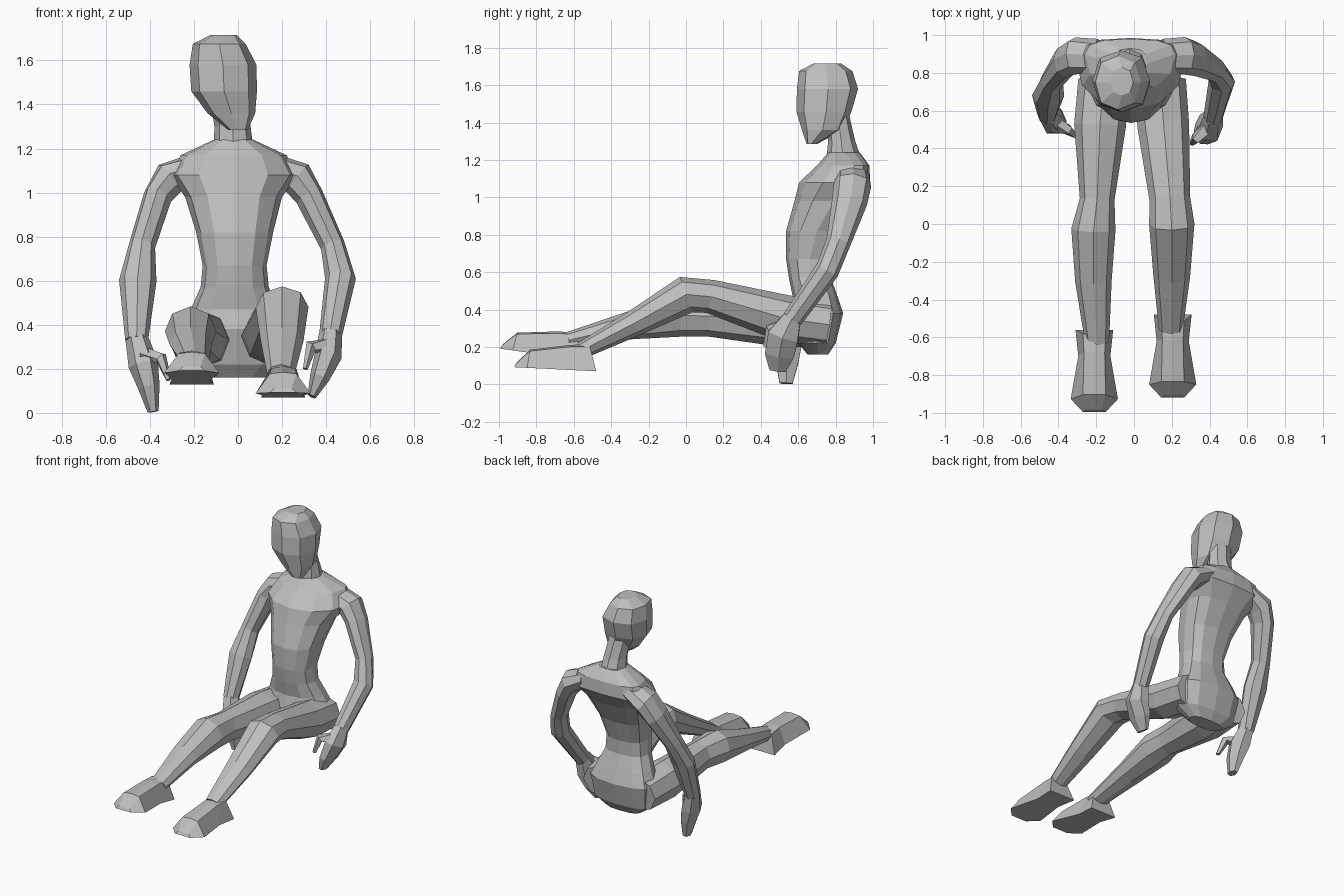
import bpy
import bmesh
from math import sin, cos, pi, copysign
from mathutils import Vector, Matrix

cube = bpy.data.objects.get("Cube")
if cube:
    bpy.data.objects.remove(cube, do_unlink=True)

# One plain clay colour for the whole figure
clay = bpy.data.materials.new("clay grey")
clay.use_nodes = True
clay_colour = (0.52, 0.52, 0.52, 1)
clay.diffuse_color = clay_colour
clay.node_tree.nodes["Principled BSDF"].inputs["Base Color"].default_value = clay_colour


def skin_rings(name, rings):
    """Bridge a list of point rings into a closed flat-shaded mesh."""
    bm = bmesh.new()
    loops = [[bm.verts.new(point) for point in ring] for ring in rings]
    count = len(loops[0])
    for lower, upper in zip(loops, loops[1:]):
        for i in range(count):
            j = (i + 1) % count
            bm.faces.new((lower[i], lower[j], upper[j], upper[i]))
    bm.faces.new(loops[0])
    bm.faces.new(loops[-1])
    bmesh.ops.recalc_face_normals(bm, faces=bm.faces)
    mesh = bpy.data.meshes.new(name)
    bm.to_mesh(mesh)
    bm.free()
    mesh.materials.append(clay)
    part = bpy.data.objects.new(name, mesh)
    bpy.context.collection.objects.link(part)
    return part


def level_ring(z, centre_x, half_width, front, side, back, sides, front_power, back_power):
    """Horizontal ring, widest at y = side; a low power gives a boxier half."""
    ring = []
    for i in range(sides):
        angle = 2 * pi * i / sides
        power = back_power if sin(angle) > 0 else front_power
        across = copysign(abs(cos(angle)) ** power, cos(angle))
        along = copysign(abs(sin(angle)) ** power, sin(angle))
        reach = back - side if along > 0 else side - front
        ring.append((centre_x + half_width * across, side + reach * along, z))
    return ring


def stack(name, profile, sides, front_power=1.0, back_power=1.0):
    return skin_rings(name, [level_ring(*row, sides, front_power, back_power)
                             for row in profile])


def limb(name, stations, sides=8):
    """Sweep rings along a path; stations are x, y, z, half width, half depth."""
    centres = [Vector(s[:3]) for s in stations]
    rings = []
    for i, (centre, station) in enumerate(zip(centres, stations)):
        before = centres[max(i - 1, 0)]
        after = centres[min(i + 1, len(centres) - 1)]
        tangent = (after - before).normalized()
        across = Vector((1, 0, 0))
        across = (across - tangent * across.dot(tangent)).normalized()
        depth = tangent.cross(across)
        width, thick = station[3:]
        rings.append([centre + across * width * cos(2 * pi * k / sides)
                      + depth * thick * sin(2 * pi * k / sides) for k in range(sides)])
    return skin_rings(name, rings)


def foot(name, heel, pitch):
    """Wedge foot: sole y, top y, top height, sole half width, top half width."""
    sections = [
        (0, -.04, .13, .10, .06),
        (-.14, -.14, .125, .085, .055),
        (-.37, -.36, .09, .125, .06),
        (-.44, -.43, .02, .06, .04),
    ]
    tilt = Matrix.Translation(heel) @ Matrix.Rotation(-pitch, 4, "X")
    rings = []
    for sole_y, top_y, height, sole, top in sections:
        points = [(-sole, sole_y, 0), (sole, sole_y, 0), (top, top_y, height),
                  (0, top_y, height * 1.08), (-top, top_y, height)]
        rings.append([tilt @ Vector(p) for p in points])
    return skin_rings(name, rings)


# Torso: height, centre x, half width, front y, widest y, back y
stack("torso", [
    (.16, -.01, .13, .65, .71, .76),
    (.22, -.01, .22, .60, .70, .80),
    (.38, -.01, .24, .55, .71, .84),
    (.47, -.015, .20, .57, .70, .81),
    (.57, -.015, .155, .55, .67, .775),
    (.67, -.015, .145, .535, .66, .78),
    (.82, -.015, .175, .535, .70, .83),
    (.98, -.02, .22, .58, .79, .92),
    (1.08, -.02, .29, .605, .88, .985),
    (1.17, -.02, .24, .70, .90, .98),
    (1.24, -.02, .09, .76, .85, .93),
], 12, .9, .75)
stack("neck", [
    (1.20, -.02, .09, .75, .84, .94),
    (1.30, -.025, .082, .76, .83, .905),
    (1.45, -.05, .08, .74, .81, .87),
], 8)

# Head, leaning to its right with a narrow chin
stack("head", [
    (1.285, 0, .045, .645, .67, .70),
    (1.36, -.03, .108, .62, .73, .84),
    (1.46, -.063, .149, .59, .75, .885),
    (1.58, -.068, .152, .593, .76, .92),
    (1.675, -.085, .12, .605, .75, .89),
    (1.715, -.065, .06, .68, .75, .83),
], 8, .85, .85)

# Legs, from hip through knee to ankle
limb("left_leg", [
    (.14, .76, .32, .135, .12),
    (.155, .52, .355, .137, .125),
    (.19, .13, .47, .108, .09),
    (.20, 0, .48, .12, .10),
    (.20, -.28, .325, .097, .07),
    (.195, -.56, .18, .063, .045),
])
limb("right_leg", [
    (-.16, .76, .32, .135, .12),
    (-.18, .52, .335, .137, .135),
    (-.195, .13, .365, .092, .11),
    (-.215, -.03, .37, .117, .115),
    (-.215, -.30, .315, .097, .075),
    (-.195, -.63, .235, .063, .045),
])
foot("left_foot", (.205, -.48, .07), .05)
foot("right_foot", (-.21, -.56, .13), .14)

# Arms, from shoulder blade over shoulder and elbow to wrist
limb("left_arm", [
    (.15, .89, 1.12, .06, .09),
    (.27, .89, 1.065, .08, .10),
    (.325, .875, .98, .065, .095),
    (.43, .815, .76, .056, .066),
    (.465, .755, .61, .07, .065),
    (.42, .57, .35, .052, .055),
])
limb("right_arm", [
    (-.19, .89, 1.12, .06, .09),
    (-.31, .89, 1.065, .08, .10),
    (-.365, .86, .98, .065, .095),
    (-.435, .76, .76, .06, .066),
    (-.455, .68, .60, .085, .065),
    (-.46, .58, .33, .052, .055),
])

# Flattened hands with separate thumbs
limb("left_hand", [
    (.42, .57, .36, .052, .055),
    (.41, .52, .26, .062, .095),
    (.37, .50, .16, .045, .09),
    (.335, .49, .075, .02, .05),
], 6)
limb("right_hand", [
    (-.46, .58, .34, .052, .055),
    (-.43, .55, .22, .068, .08),
    (-.405, .54, .12, .05, .07),
    (-.385, .535, .005, .025, .04),
], 6)
limb("left_thumb", [
    (.41, .51, .30, .05, .04),
    (.33, .455, .30, .03, .03),
    (.305, .43, .20, .012, .018),
], 5)
limb("right_thumb", [
    (-.43, .53, .26, .05, .04),
    (-.35, .50, .25, .03, .03),
    (-.315, .47, .15, .012, .018),
], 5)
